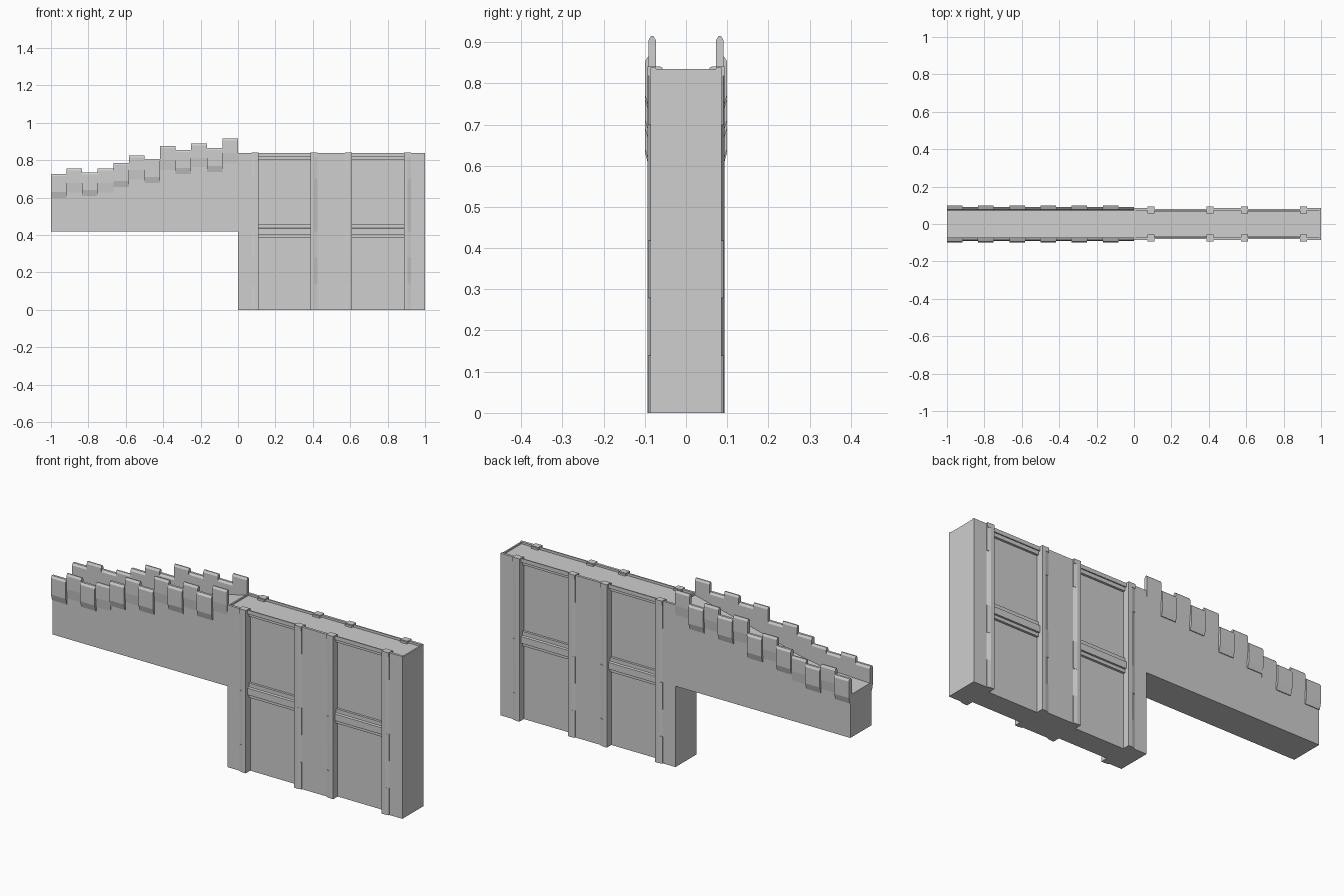
import bpy, bmesh
from mathutils import Vector

cube = bpy.data.objects.get("Cube")
if cube:
    bpy.data.objects.remove(cube, do_unlink=True)

GREY = (0.62, 0.62, 0.62, 1)
stone = bpy.data.materials.new("grey_stone")
stone.use_nodes = True
stone.diffuse_color = GREY
stone.node_tree.nodes["Principled BSDF"].inputs["Base Color"].default_value = GREY

# Half depths, from the inside out
CORE, PANEL, STEP, RIM, BEAM = 0.048, 0.057, 0.069, 0.073, 0.079
WALL, PIER, CORBEL = 0.086, 0.094, 0.099
PARAPET, LEAN = 0.073, 0.091               # inner face and leaning outer face
TOP, DECK, ARM = 0.838, 0.828, 0.418       # heights


def prism(name, points, axis, start, end, mirror=True):
    """Extrude a 2D outline along an axis; the mirror repeats it on the back."""
    def place(p, t):
        return Vector({"x": (t, p[0], p[1]),
                       "y": (p[0], t, p[1]),
                       "z": (p[0], p[1], t)}[axis])
    bm = bmesh.new()
    face = bm.faces.new([bm.verts.new(place(p, start)) for p in points])
    grown = bmesh.ops.extrude_face_region(bm, geom=[face])["geom"]
    shift = place((0, 0), end - start)
    bmesh.ops.translate(bm, vec=shift, verts=[v for v in grown if isinstance(v, bmesh.types.BMVert)])
    bmesh.ops.recalc_face_normals(bm, faces=bm.faces)
    mesh = bpy.data.meshes.new(name)
    bm.to_mesh(mesh)
    bm.free()
    mesh.materials.append(stone)
    obj = bpy.data.objects.new(name, mesh)
    bpy.context.collection.objects.link(obj)
    if mirror:
        mod = obj.modifiers.new("Back", "MIRROR")
        mod.use_axis = (False, True, False)


def rect(a, b, c, d):
    return [(a, b), (c, b), (c, d), (a, d)]


bays = [(0.11, 0.387), (0.61, 0.887)]


def skin(inner, recess):
    """Plan of the front wall, set back to the recess depth in each bay."""
    plan = [(0, -inner), (0, -WALL)]
    for a, b in bays:
        plan += [(a, -WALL), (a, -recess), (b, -recess), (b, -WALL)]
    return plan + [(1, -WALL), (1, -inner)]


# Gate block: core with sunken deck, recessed front wall and raised rim
prism("gate_core", rect(0, -CORE, 1, CORE), "z", 0, DECK, mirror=False)
prism("gate_wall", skin(CORE, PANEL), "z", 0, DECK)
prism("gate_rim", skin(RIM, BEAM), "z", 0.818, TOP)
for name, x in (("right_end_lip", 0.0), ("left_end_lip", 0.992)):
    prism(name, rect(x, -RIM, x + 0.008, RIM), "z", DECK, TOP - 0.003, mirror=False)

# Piers beside each bay: stacked stones with slanted faces
COURSE = TOP / 6
for a, b in bays:
    for edge, side in ((a, -1), (b, 1)):
        far = edge + side * 0.039
        for i in range(6):
            proud = 0.004 if i in (0, 2, 5) else 0.0005
            pier = [(edge, -PANEL), (edge, -PIER), (edge + side * 0.02, -PIER),
                    (far, -WALL - proud), (far, -PANEL)]
            prism("pier_stone", pier, "z", i * COURSE, (i + 1) * COURSE)
        prism("pier_cap", rect(edge, -PIER, far, -0.062), "z", TOP - 0.02, TOP + 0.003)

    # Moulded beams across the bay
    middle = [(-CORE, 0.383), (-STEP, 0.383), (-STEP, 0.40), (-BEAM, 0.40),
              (-BEAM, 0.435), (-STEP, 0.438), (-STEP, 0.458), (-CORE, 0.458)]
    prism("middle_beam", middle, "x", a, b)
    prism("top_beam", rect(-STEP, 0.802, -CORE, DECK), "x", a, b)

# Rising wall-walk floor
floor = [(-1, ARM), (0, ARM), (0, DECK), (-0.2, 0.78), (-0.4, 0.73),
         (-0.6, 0.675), (-0.75, 0.65), (-1, 0.64)]
prism("walk_floor", floor, "y", -PARAPET, PARAPET, mirror=False)

# Stepped parapet: overhanging merlons alternate with gently leaning ones
tops = [0.725, 0.755, 0.735, 0.755, 0.785, 0.825,
        0.805, 0.875, 0.855, 0.89, 0.865, 0.915]
CHAMFER, HANG = 0.011, 0.128
bay = 1 / len(tops)
skyline = [(-1, ARM)]
for i, top in enumerate(tops):
    left = -1 + i * bay
    skyline += [(left, top - CHAMFER), (left + bay, top - CHAMFER)]
skyline.append((0, ARM))
prism("parapet_wall", skyline, "y", -WALL, -PARAPET)

for i, top in enumerate(tops):
    left, right = -1 + i * bay, -1 + (i + 1) * bay
    low = top - CHAMFER
    base = top - HANG
    if i % 2:
        name = "leaning_merlon"
        face = [(-WALL, base), (-LEAN, base + 0.05), (-LEAN, low),
                (-0.085, top), (-0.079, top)]
    else:
        name = "overhanging_merlon"
        face = [(-WALL, base), (-0.09, base), (-CORBEL, base + 0.032),
                (-CORBEL, low), (-0.092, top), (-0.08, top)]
    prism(name, face + [(-PARAPET, low), (-PARAPET - 0.005, base)], "x", left, right)
